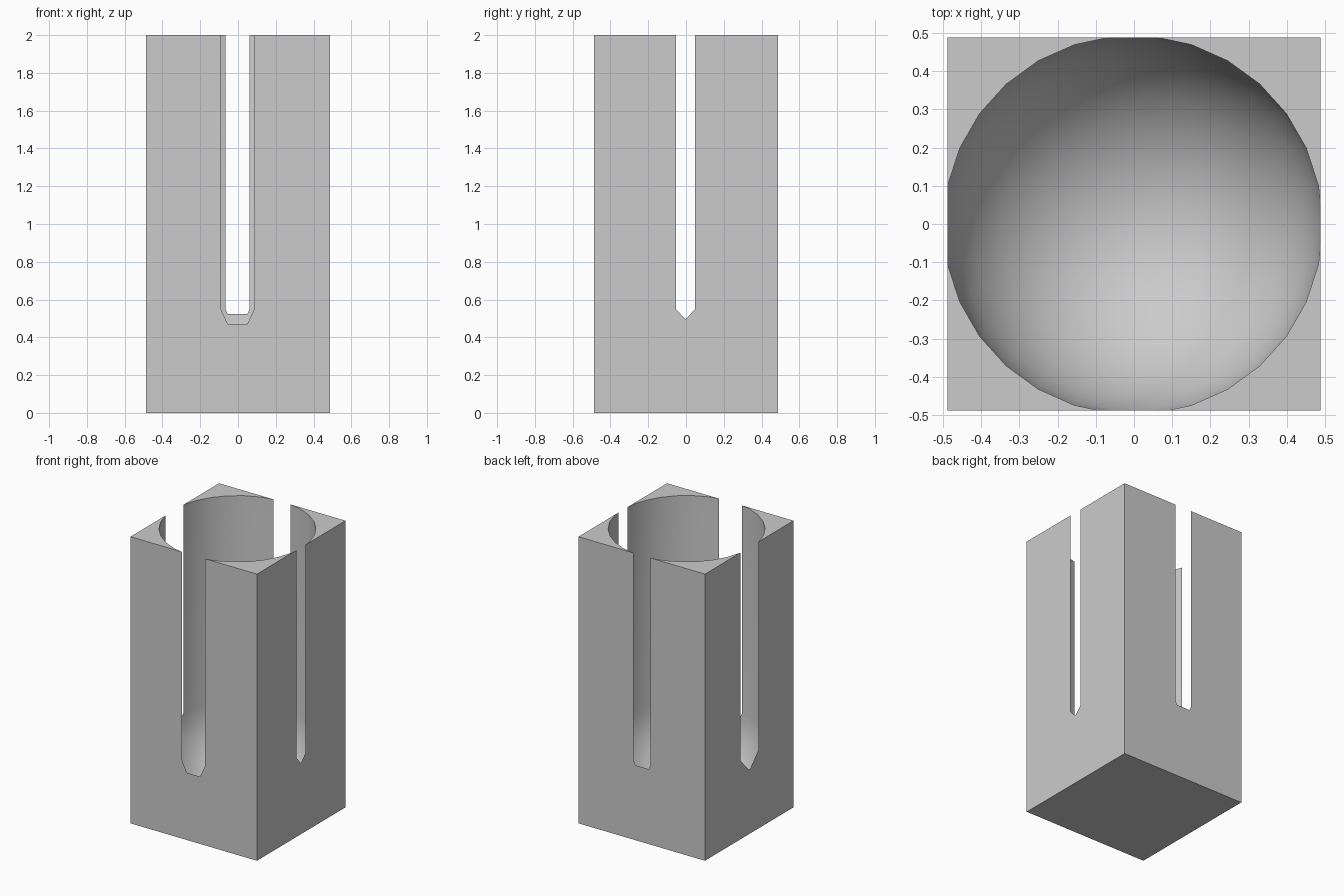
import bpy, bmesh
from math import sin, cos, pi, radians
from mathutils import Matrix, Vector

HALF, HEIGHT = 0.488, 2.0         # square block
RADIUS, CENTRE_Z = 0.496, 0.55    # bore with a round bottom
OFFSET = -0.0026                  # bore sits slightly off the block's axis
SIDES, RINGS = 30, 8

if "Cube" in bpy.data.objects:
    bpy.data.objects.remove(bpy.data.objects["Cube"], do_unlink=True)

grey = bpy.data.materials.new("light grey")
grey.use_nodes = True
colour = (0.6, 0.6, 0.6, 1)
grey.diffuse_color = colour
grey.node_tree.nodes["Principled BSDF"].inputs["Base Color"].default_value = colour


def make_object(name, bm):
    bmesh.ops.recalc_face_normals(bm, faces=bm.faces)
    mesh = bpy.data.meshes.new(name)
    bm.to_mesh(mesh)
    bm.free()
    mesh.materials.append(grey)
    obj = bpy.data.objects.new(name, mesh)
    bpy.context.collection.objects.link(obj)
    return obj


# Square block
bm = bmesh.new()
bmesh.ops.create_cube(bm, size=1, matrix=Matrix.Translation((0, 0, HEIGHT / 2))
                      @ Matrix.Diagonal((2 * HALF, 2 * HALF, HEIGHT, 1)))
block = make_object("slotted_block", bm)

# Bore: a quarter arc and a straight wall turned about the upright axis
bm = bmesh.new()
angles = [pi / 2 * i / RINGS for i in range(RINGS + 1)]
profile = [(RADIUS * sin(a), CENTRE_Z - RADIUS * cos(a)) for a in angles]
profile[0] = (0, profile[0][1])
profile += [(RADIUS, HEIGHT + 0.2), (0, HEIGHT + 0.2)]
verts = [bm.verts.new((r, 0, z)) for r, z in profile]
edges = [bm.edges.new(pair) for pair in zip(verts, verts[1:])]
bmesh.ops.spin(bm, geom=verts + edges, cent=(0, 0, 0), axis=(0, 0, 1),
               angle=2 * pi, steps=SIDES)
bmesh.ops.remove_doubles(bm, verts=bm.verts, dist=0.0001)
bmesh.ops.translate(bm, verts=bm.verts, vec=Vector((OFFSET, OFFSET, 0)))
cutter = make_object("bore_cutter", bm)
cutter.hide_render = True

# Cut the bore; it breaks through each wall and leaves the four slots
cut = block.modifiers.new("bore", "BOOLEAN")
cut.operation = "DIFFERENCE"
cut.solver = "EXACT"
cut.object = cutter
bpy.ops.object.select_all(action="DESELECT")
block.select_set(True)
bpy.context.view_layer.objects.active = block
bpy.ops.object.modifier_apply(modifier=cut.name)
bpy.data.objects.remove(cutter, do_unlink=True)
bpy.ops.object.shade_smooth_by_angle(angle=radians(30))
